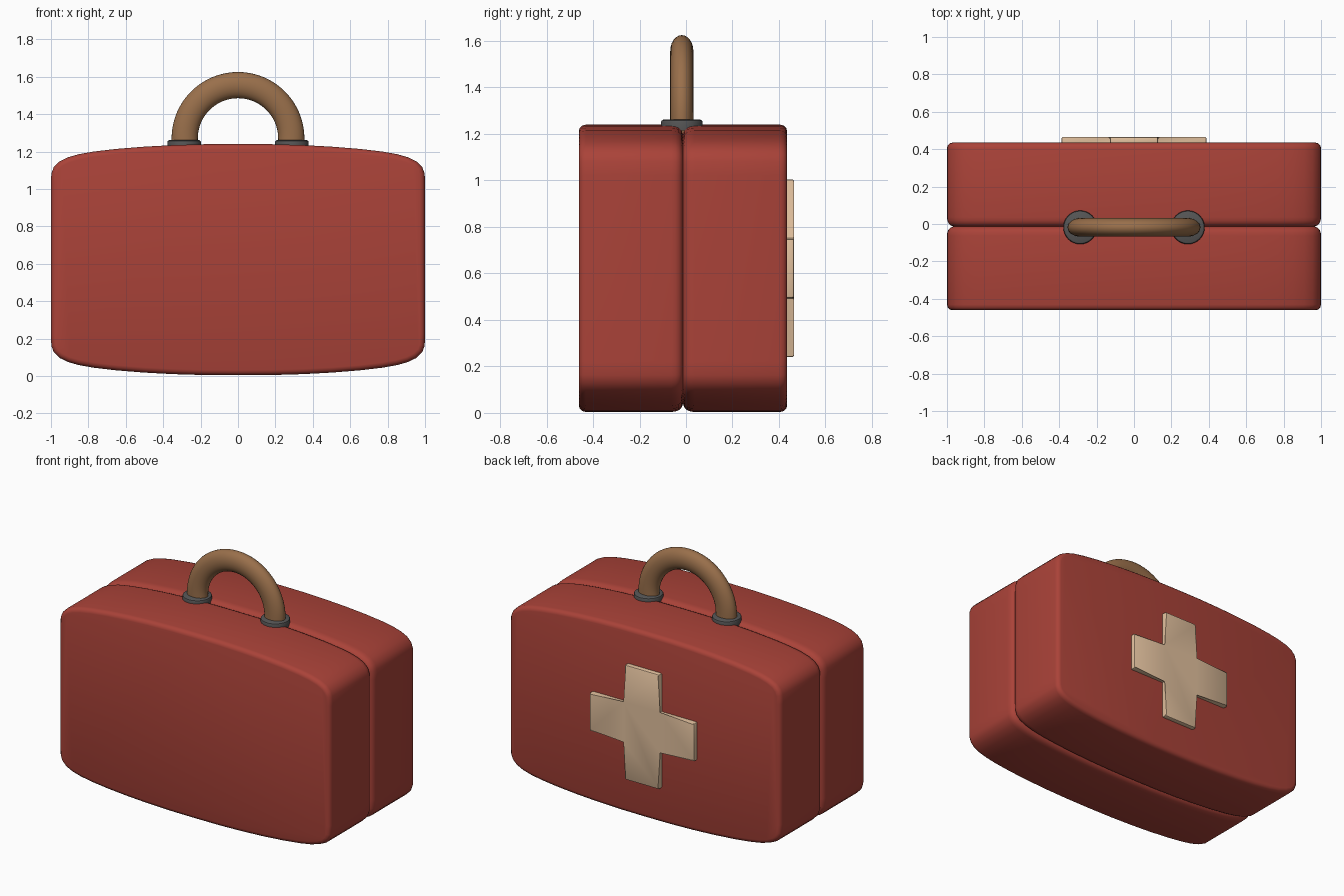
import bpy, bmesh, math
from mathutils import Vector

if "Cube" in bpy.data.objects:
    bpy.data.objects.remove(bpy.data.objects["Cube"])

SEAM = -0.013   # y of the joint between halves
MID = 0.622     # z of the case centre


def material(name, col):
    m = bpy.data.materials.new(name)
    m.diffuse_color = (*col, 1)
    m.use_nodes = True
    m.node_tree.nodes["Principled BSDF"].inputs["Base Color"].default_value = m.diffuse_color
    return m


RED = material("red_case", (0.40, 0.055, 0.04))
TAN = material("tan_cross", (0.76, 0.53, 0.34))
BROWN = material("brown_handle", (0.32, 0.16, 0.07))
DARK = material("dark_metal", (0.09, 0.09, 0.09))


def make(name, bm, mat, angle=40):
    bmesh.ops.recalc_face_normals(bm, faces=bm.faces)
    me = bpy.data.meshes.new(name)
    bm.to_mesh(me)
    bm.free()
    ob = bpy.data.objects.new(name, me)
    bpy.context.collection.objects.link(ob)
    me.materials.append(mat)
    bpy.context.view_layer.objects.active = ob
    ob.select_set(True)
    bpy.ops.object.shade_smooth_by_angle(angle=math.radians(angle))
    ob.select_set(False)
    return ob


def loft(bm, rings):
    loops = [[bm.verts.new(p) for p in r] for r in rings]
    n = len(loops[0])
    for a, b in zip(loops, loops[1:]):
        for i in range(n):
            j = (i + 1) % n
            bm.faces.new((a[i], a[j], b[j], b[i]))
    bm.faces.new(loops[0])
    bm.faces.new(loops[-1])


# Case outline: bulging top and bottom, straight sides, soft corners
quarter = [(1.0, 0.40), (0.998, 0.46), (0.985, 0.495), (0.955, 0.525), (0.91, 0.547),
           (0.85, 0.564), (0.77, 0.578), (0.65, 0.592), (0.5, 0.604), (0.35, 0.612),
           (0.18, 0.617), (0.0, 0.618)]
upper = quarter + [(-x, z) for x, z in quarter[-2::-1]]
outline = [Vector(p) for p in upper + [(-x, -z) for x, z in upper]]


def inset(pts, d):
    out = []
    for i, p in enumerate(pts):
        t = (pts[(i + 1) % len(pts)] - p).normalized() + (p - pts[i - 1]).normalized()
        t.normalize()
        out.append(p - Vector((t.y, -t.x)) * d)
    return out


# Two halves, rounded at the seam and at the outer face
profile = [(0.0, 0.035), (0.006, 0.019), (0.017, 0.008), (0.032, 0.002), (0.05, 0.0),
           (0.418, 0.0), (0.433, 0.004), (0.444, 0.014), (0.448, 0.028)]
for name, s in (("front_half", -1), ("back_half", 1)):
    bm = bmesh.new()
    loft(bm, [[(p.x, SEAM + s * y, MID + p.y) for p in inset(outline, d)] for y, d in profile])
    make(name, bm, RED)

# Raised cross on the back
a, bx, bz = 0.127, 0.387, 0.382
shape = [(a, a), (bx, a), (bx, -a), (a, -a), (a, -bz), (-a, -bz),
         (-a, -a), (-bx, -a), (-bx, a), (-a, a), (-a, bz), (a, bz)]
bm = bmesh.new()
loft(bm, [[(x, y, MID + z) for x, z in shape] for y in (0.42, 0.465)])
bmesh.ops.bevel(bm, geom=bm.edges[:], offset=0.008, segments=2, profile=0.5, affect='EDGES')
make("back_cross", bm, TAN)

# Arched handle with an oval section
HY, HZ, R = -0.018, 1.27, 0.285
path = [(R, 1.2, 0)] + [(R * math.cos(t), HZ + R * math.sin(t), t)
                        for t in (math.pi * i / 40 for i in range(41))] + [(-R, 1.2, math.pi)]
bm = bmesh.new()
rings = []
for x, z, t in path:
    ring = []
    for k in range(24):
        u = math.tau * k / 24
        r = 0.07 * math.cos(u)
        ring.append((x + r * math.cos(t), HY + 0.05 * math.sin(u), z + r * math.sin(t)))
    rings.append(ring)
loft(bm, rings)
make("handle", bm, BROWN)

# Collars at the handle feet
for name, s in (("left_collar", -1), ("right_collar", 1)):
    bm = bmesh.new()
    loft(bm, [[(s * 0.288 + r * math.cos(math.tau * k / 32), HY + r * math.sin(math.tau * k / 32), z)
               for k in range(32)]
              for r, z in ((0.088, 1.215), (0.09, 1.25), (0.087, 1.257), (0.08, 1.261))])
    make(name, bm, DARK, 30)
